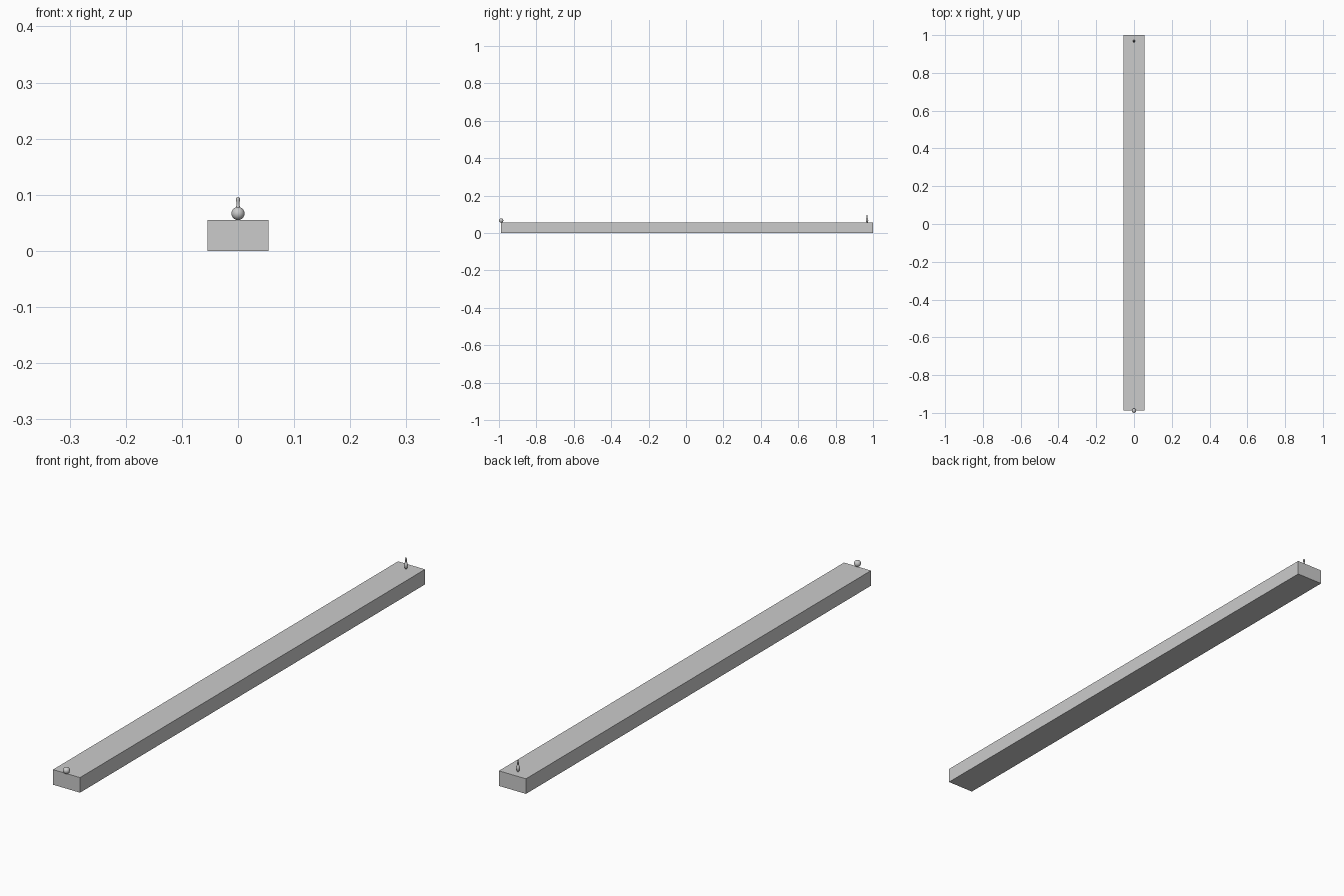
import bpy, bmesh, math

if "Cube" in bpy.data.objects:
    bpy.data.objects.remove(bpy.data.objects["Cube"])

TOP = 0.055       # lane surface height
BALL_R = 0.0117


def finish(name, bm, smooth=False):
    mesh = bpy.data.meshes.new(name)
    bmesh.ops.recalc_face_normals(bm, faces=bm.faces[:])
    for f in bm.faces:
        f.smooth = smooth
    bm.to_mesh(mesh)
    bm.free()
    obj = bpy.data.objects.new(name, mesh)
    bpy.context.collection.objects.link(obj)
    return obj


# lane: long flat-sided slab, starting under the centre of the ball
bm = bmesh.new()
bmesh.ops.create_cube(bm, size=1)
y0, y1 = -1 + BALL_R, 1
for v in bm.verts:
    v.co = (v.co.x * 0.109, v.co.y * (y1 - y0) + (y0 + y1) / 2, (v.co.z + 0.5) * TOP)
finish("lane", bm)

# ball resting at the front edge
bm = bmesh.new()
bmesh.ops.create_uvsphere(bm, u_segments=32, v_segments=16, radius=BALL_R)
ball = finish("ball", bm, True)
ball.location = (0, y0, TOP + BALL_R)

# pin: lathed profile (radius, height) as fractions of the pin height
H = 0.041
profile = [(0, 0), (.068, 0), (.094, .05), (.13, .15), (.15, .225), (.159, .30),
           (.152, .39), (.123, .483), (.084, .575), (.067, .64), (.064, .69),
           (.07, .76), (.082, .84), (.087, .90), (.077, .95), (.048, .985), (0, 1)]
bm = bmesh.new()
verts = [bm.verts.new((r * H, 0, z * H)) for r, z in profile]
edges = [bm.edges.new(pair) for pair in zip(verts, verts[1:])]
bmesh.ops.spin(bm, geom=verts + edges, cent=(0, 0, 0), axis=(0, 0, 1),
               angle=math.tau, steps=24, use_duplicate=False)
bmesh.ops.remove_doubles(bm, verts=bm.verts[:], dist=1e-5)
pin = finish("pin", bm, True)
pin.location = (0, 0.968, TOP)
